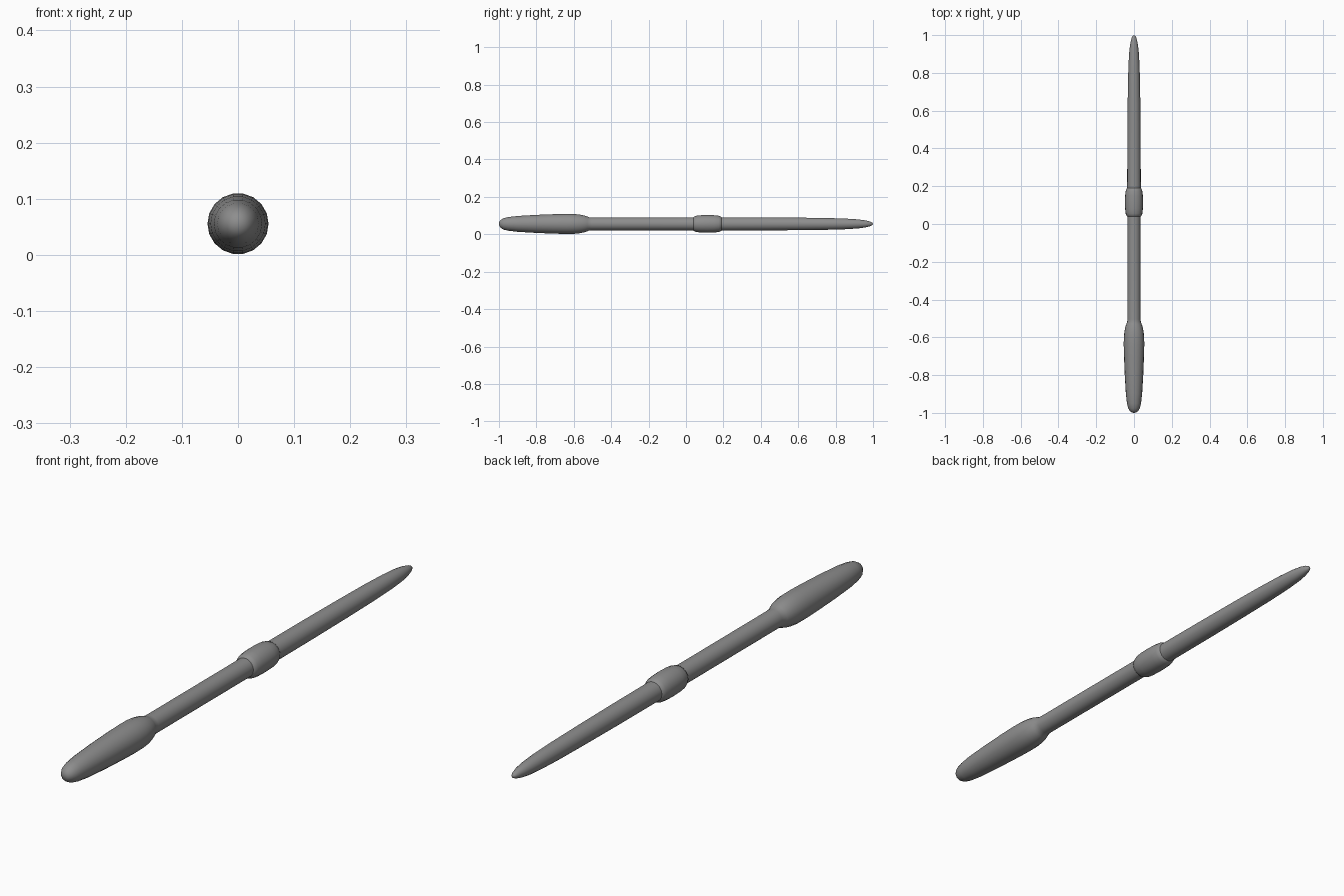
import bpy, bmesh, math

if "Cube" in bpy.data.objects:
    bpy.data.objects.remove(bpy.data.objects["Cube"])

SIDES = 18
AXIS_Z = 0.0555

dark_grey = bpy.data.materials.new("dark_grey")
dark_grey.diffuse_color = (0.27, 0.27, 0.27, 1)
dark_grey.use_nodes = True
dark_grey.node_tree.nodes["Principled BSDF"].inputs["Base Color"].default_value = dark_grey.diffuse_color


def lathe(name, profile):
    """Turn (y, radius) points around the long y axis; zero radius closes an end."""
    bm = bmesh.new()
    rings = []
    for y, r in profile:
        if r == 0:
            rings.append([bm.verts.new((0, y, AXIS_Z))])
            continue
        ring = []
        for i in range(SIDES):
            a = 2 * math.pi * i / SIDES
            ring.append(bm.verts.new((r * math.cos(a), y, AXIS_Z + r * math.sin(a))))
        rings.append(ring)
    for a, b in zip(rings, rings[1:]):
        for i in range(SIDES):
            j = (i + 1) % SIDES
            quad = [a[i % len(a)], a[j % len(a)], b[j % len(b)], b[i % len(b)]]
            bm.faces.new(list(dict.fromkeys(quad)))
    bmesh.ops.recalc_face_normals(bm, faces=bm.faces)
    mesh = bpy.data.meshes.new(name)
    bm.to_mesh(mesh)
    bm.free()
    mesh.materials.append(dark_grey)
    obj = bpy.data.objects.new(name, mesh)
    bpy.context.collection.objects.link(obj)
    bpy.context.view_layer.objects.active = obj
    obj.select_set(True)
    bpy.ops.object.shade_smooth_by_angle(angle=math.radians(50))
    obj.select_set(False)
    return obj


# Swollen, rounded grip flowing into the straight shaft
lathe("grip_and_shaft", [
    (-1.0, 0), (-0.998, 0.012), (-0.99, 0.022), (-0.975, 0.031),
    (-0.95, 0.037), (-0.9, 0.043), (-0.8, 0.049), (-0.7, 0.053),
    (-0.64, 0.0545), (-0.6, 0.054), (-0.57, 0.051), (-0.545, 0.046),
    (-0.528, 0.040), (-0.518, 0.036), (-0.505, 0.035), (0.06, 0.035), (0.06, 0)])

# Barrel shaped collar
lathe("collar", [
    (0.038, 0), (0.038, 0.033), (0.042, 0.039), (0.055, 0.044),
    (0.08, 0.047), (0.115, 0.048), (0.15, 0.047), (0.175, 0.044),
    (0.188, 0.039), (0.192, 0.033), (0.192, 0)])

# Tapered back end
lathe("tapered_tip", [
    (0.17, 0), (0.17, 0.036), (0.4, 0.0355), (0.6, 0.034),
    (0.75, 0.032), (0.85, 0.029), (0.92, 0.0245), (0.96, 0.019),
    (0.985, 0.0125), (0.996, 0.007), (1.0, 0)])
